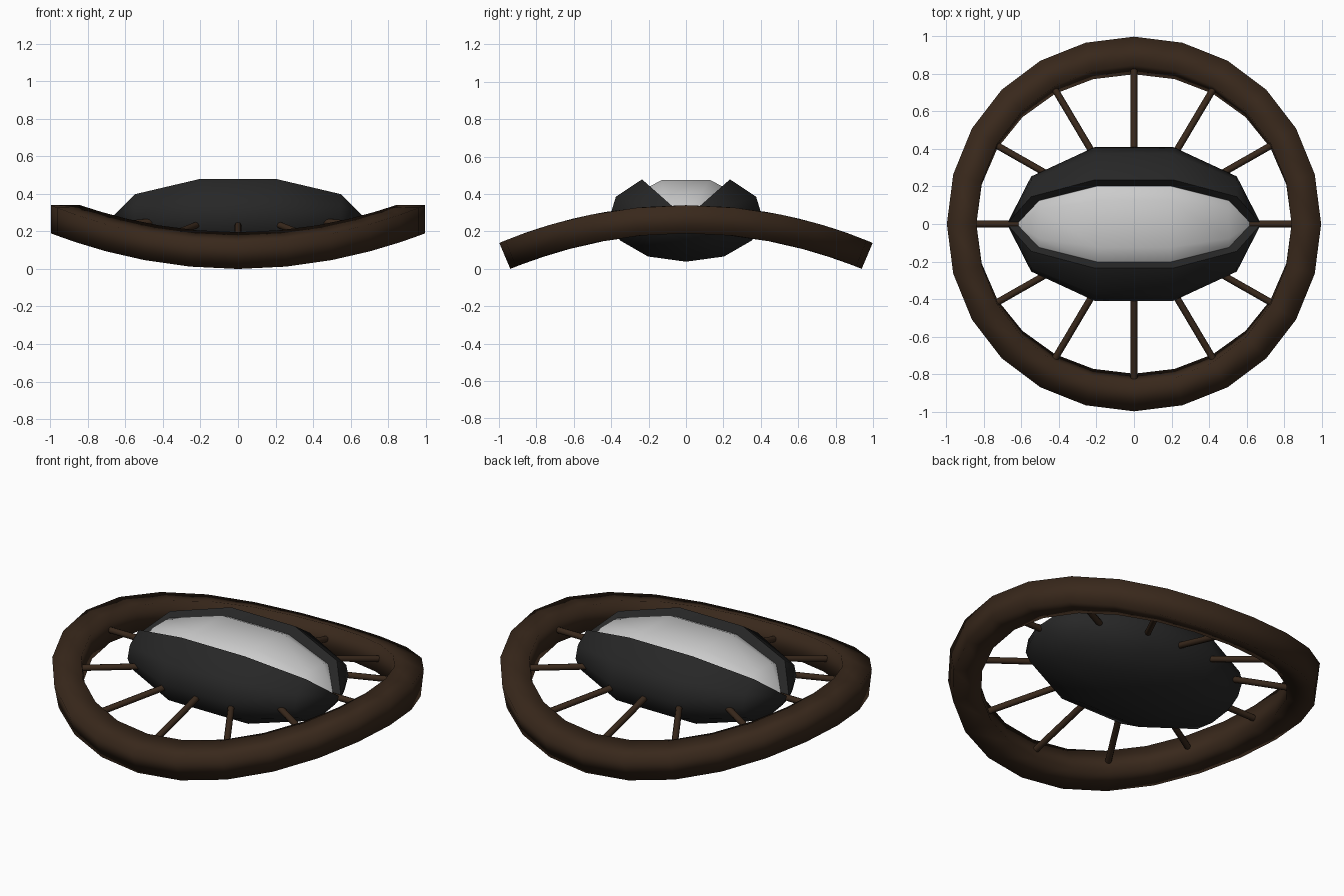
import bpy, bmesh, math
from mathutils import Vector

if "Cube" in bpy.data.objects:
    bpy.data.objects.remove(bpy.data.objects["Cube"])


def material(name, rgb):
    m = bpy.data.materials.new(name)
    m.diffuse_color = (*rgb, 1)
    m.use_nodes = True
    m.node_tree.nodes["Principled BSDF"].inputs["Base Color"].default_value = m.diffuse_color
    return m


BROWN = material("dark_brown", (0.04, 0.021, 0.011))
BLACK = material("near_black", (0.02, 0.02, 0.02))


def finish(bm, name, mat=None, angle=180):
    bmesh.ops.remove_doubles(bm, verts=bm.verts, dist=0.0005)
    bmesh.ops.recalc_face_normals(bm, faces=bm.faces)
    me = bpy.data.meshes.new(name)
    bm.to_mesh(me)
    bm.free()
    ob = bpy.data.objects.new(name, me)
    bpy.context.collection.objects.link(ob)
    if mat:
        me.materials.append(mat)
    bpy.ops.object.select_all(action='DESELECT')
    ob.select_set(True)
    bpy.context.view_layer.objects.active = ob
    bpy.ops.object.shade_smooth_by_angle(angle=math.radians(angle))
    return ob


def bend(x, y, h):
    # wrap a flat layout over a cylinder running along x
    t, r = y / 2.5, 2.42 + h
    return Vector((x, r * math.sin(t), r * math.cos(t) - 2.23))


def skin(bm, rows, closed):
    # quads between neighbouring rows of points
    vs = [[bm.verts.new(p) for p in row] for row in rows]
    n = len(vs[0])
    for a, b in zip(vs, vs[1:]):
        for i in range(n if closed else n - 1):
            j = (i + 1) % n
            bm.faces.new((a[i], a[j], b[j], b[i]))


# outer ring: square tube, 24 segments, bent like a saddle
bm = bmesh.new()
rows = []
for k in range(25):
    a = math.tau * k / 24
    rows.append([bend(r * math.cos(a), r * math.sin(a), h)
                 for r, h in ((0.997, 0), (0.997, 0.15), (0.84, 0.15), (0.84, 0))])
skin(bm, rows, True)
finish(bm, "outer_ring", BROWN)

# twelve spokes from hull to ring
bm = bmesh.new()
for k in range(12):
    a = math.tau * k / 12
    c, s = math.cos(a), math.sin(a)
    start = 0.92 / math.hypot(c / 0.67, s / 0.41)
    p, q = bend(start * c, start * s, 0.075), bend(0.89 * c, 0.89 * s, 0.075)
    d = q - p
    mat = d.to_track_quat('Z', 'Y').to_matrix().to_4x4()
    mat.translation = (p + q) / 2
    bmesh.ops.create_cone(bm, cap_ends=True, segments=8, radius1=0.018,
                          radius2=0.018, depth=d.length, matrix=mat)
finish(bm, "spokes", BROWN, 50)

CZ = 0.27  # height of the hull's long axis


def lengthwise(section, length, closed):
    # scale a cross-section along x between two poles, five steps
    rows = []
    for k in range(6):
        a = math.pi * k / 5
        f = math.sin(a) / math.sin(math.radians(72))
        rows.append([(L * math.cos(a), y * f, CZ + (z - CZ) * f)
                     for (y, z), L in zip(section, length)])
    bm = bmesh.new()
    skin(bm, rows, closed)
    bmesh.ops.remove_doubles(bm, verts=bm.verts, dist=0.0005)
    bmesh.ops.dissolve_degenerate(bm, edges=bm.edges, dist=0.0001)
    return bm


def mirrored(half):
    return [(-y, z) for y, z in half] + [(y, z) for y, z in reversed(half) if y > 0]


# hull: thick shell open along the top
outer = mirrored([(0.235, 0.478), (0.375, 0.385), (0.41, 0.27),
                  (0.353, 0.152), (0.204, 0.066), (0, 0.038)])
inner = mirrored([(0.2, 0.432), (0.325, 0.355), (0.36, 0.27),
                  (0.31, 0.17), (0.18, 0.1), (0, 0.075)])
section = outer + inner[::-1]
bm = lengthwise(section, [0.677] * len(outer) + [0.608] * len(inner), True)
finish(bm, "hull", BLACK, 55)

# canopy between the hull edges
glass = [(-0.24, 0.4), (-0.2, 0.438), (-0.125, 0.476),
         (0.125, 0.476), (0.2, 0.438), (0.24, 0.4)]
bm = lengthwise(glass, [0.625] * len(glass), False)
ob = finish(bm, "canopy", None, 60)
